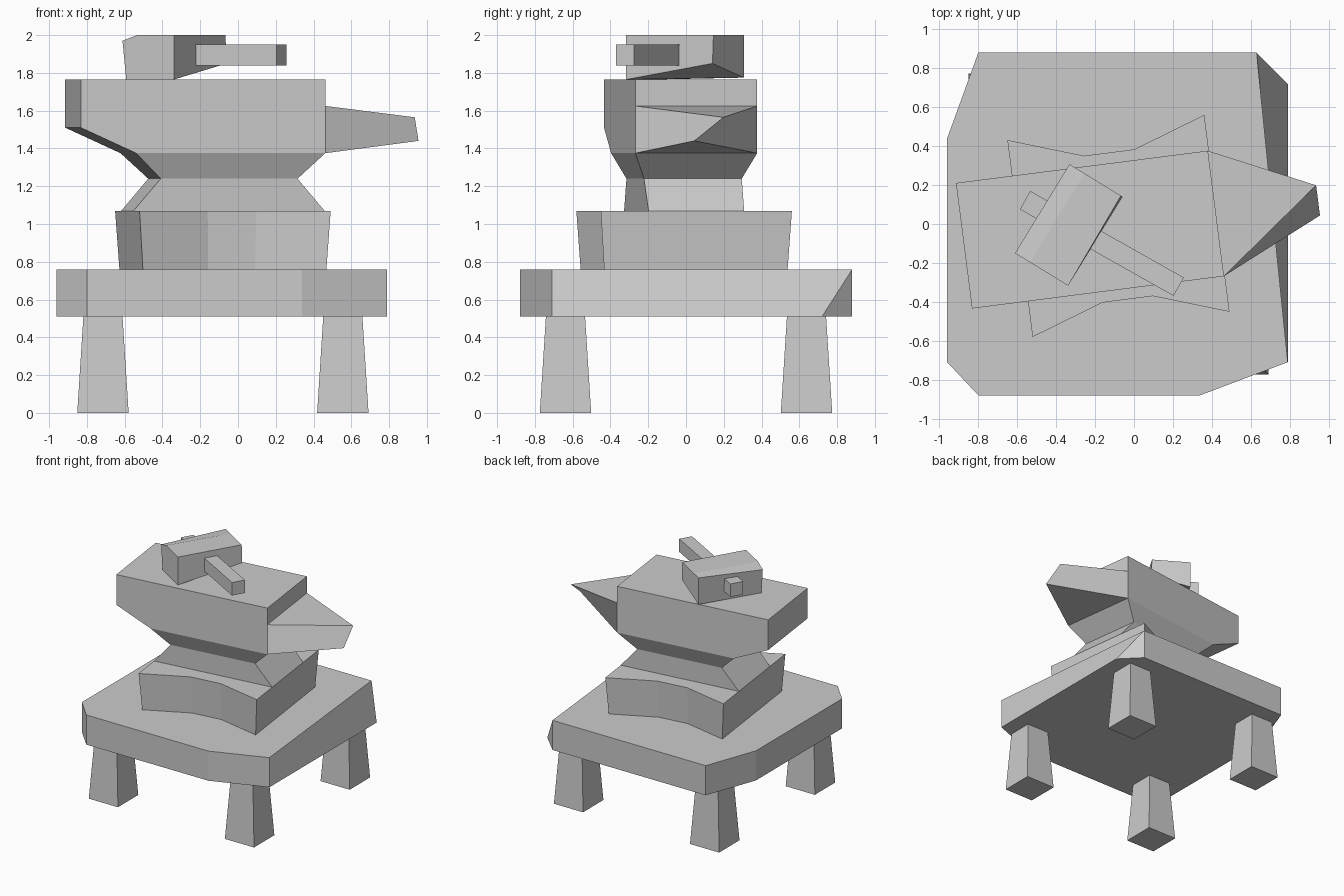
import bpy, bmesh
from math import radians

if "Cube" in bpy.data.objects:
    bpy.data.objects.remove(bpy.data.objects["Cube"])


def loft(name, rings, loc=(0, 0, 0), turn=0):
    """Skin a stack of equal-count rings and cap both ends."""
    bm = bmesh.new()
    rows = [[bm.verts.new(p) for p in ring] for ring in rings]
    for a, b in zip(rows, rows[1:]):
        for i in range(len(a)):
            j = (i + 1) % len(a)
            bm.faces.new((a[i], a[j], b[j], b[i]))
    bm.faces.new(rows[0])
    bm.faces.new(rows[-1])
    bmesh.ops.remove_doubles(bm, verts=bm.verts, dist=1e-4)
    bmesh.ops.recalc_face_normals(bm, faces=bm.faces)
    me = bpy.data.meshes.new(name)
    bm.to_mesh(me)
    bm.free()
    ob = bpy.data.objects.new(name, me)
    bpy.context.collection.objects.link(ob)
    ob.location = loc
    ob.rotation_euler.z = radians(turn)
    return ob


def rect(x0, x1, y, z):
    return [(x0, -y, z), (x1, -y, z), (x1, y, z), (x0, y, z)]


# Table slab with clipped corners; one corner is only clipped at the bottom
outline = [(-0.96, 0.44), (-0.96, -0.71), (-0.80, -0.88), (0.34, -0.88),
           (0.79, -0.71), (0.79, 0.72), (0.63, 0.88), (-0.80, 0.88)]
top_outline = [(0.63, 0.88) if p == (0.79, 0.72) else p for p in outline]
loft("table_slab", [[(x, y, 0.51) for x, y in outline],
                    [(x, y, 0.76) for x, y in top_outline]])

# Four tapered legs
for side, x in (("left", -0.715), ("right", 0.555)):
    for end, y in (("front", -0.638), ("back", 0.638)):
        loft(f"{end}_{side}_leg", [rect(-0.136, 0.136, 0.136, 0),
                                   rect(-0.103, 0.103, 0.103, 0.52)], (x, y, 0))

# Anvil: everything shares one centre and turn
centre, turn = (-0.08, -0.01, 0), 7.3

# Foot with pinched long sides
half = [(-0.51, -0.51), (-0.13, -0.38), (0.13, -0.38), (0.51, -0.51)]
foot = half + [(-x, -y) for x, y in half]
loft("anvil_foot", [[(x * s, y * s, z) for x, y in foot]
                    for s, z in ((0.96, 0.76), (1, 1.07))], centre, turn)

# Waist and body, overhanging at the heel
loft("anvil_body", [rect(-0.51, 0.51, 0.255, 1.07),
                    rect(-0.365, 0.365, 0.261, 1.24),
                    rect(-0.505, 0.505, 0.325, 1.375),
                    rect(-0.80, 0.505, 0.325, 1.51),
                    rect(-0.80, 0.505, 0.325, 1.765)], centre, turn)

# Horn ending in a slanted edge
tip_a, tip_b = (1.034, 0.078, 1.565), (1.034, -0.078, 1.44)
loft("anvil_horn", [[(0.505, -0.325, 1.625), (0.505, 0.325, 1.625),
                     (0.505, 0.325, 1.375), (0.505, -0.325, 1.375)],
                    [tip_a, tip_a, tip_b, tip_b]], centre, turn)

# Hammer head, lofted between two end profiles
near = [(-0.137, 1.765), (-0.16, 1.97), (-0.07, 2.0), (0.16, 2.0), (0.16, 1.765)]
far = [(-0.16, 1.775), (-0.16, 2.0), (-0.07, 2.0), (0.15, 2.0), (0.16, 1.85)]
loft("hammer_head", [[(x, -0.268, z) for x, z in near],
                     [(x, 0.268, z) for x, z in far]], (-0.335, -0.005, 0), -31.5)

# Hammer handle, passing through the head
loft("hammer_handle", [rect(-0.453, 0.453, 0.054, 1.84),
                       rect(-0.453, 0.453, 0.054, 1.95)], (-0.165, -0.10, 0), -29.4)
